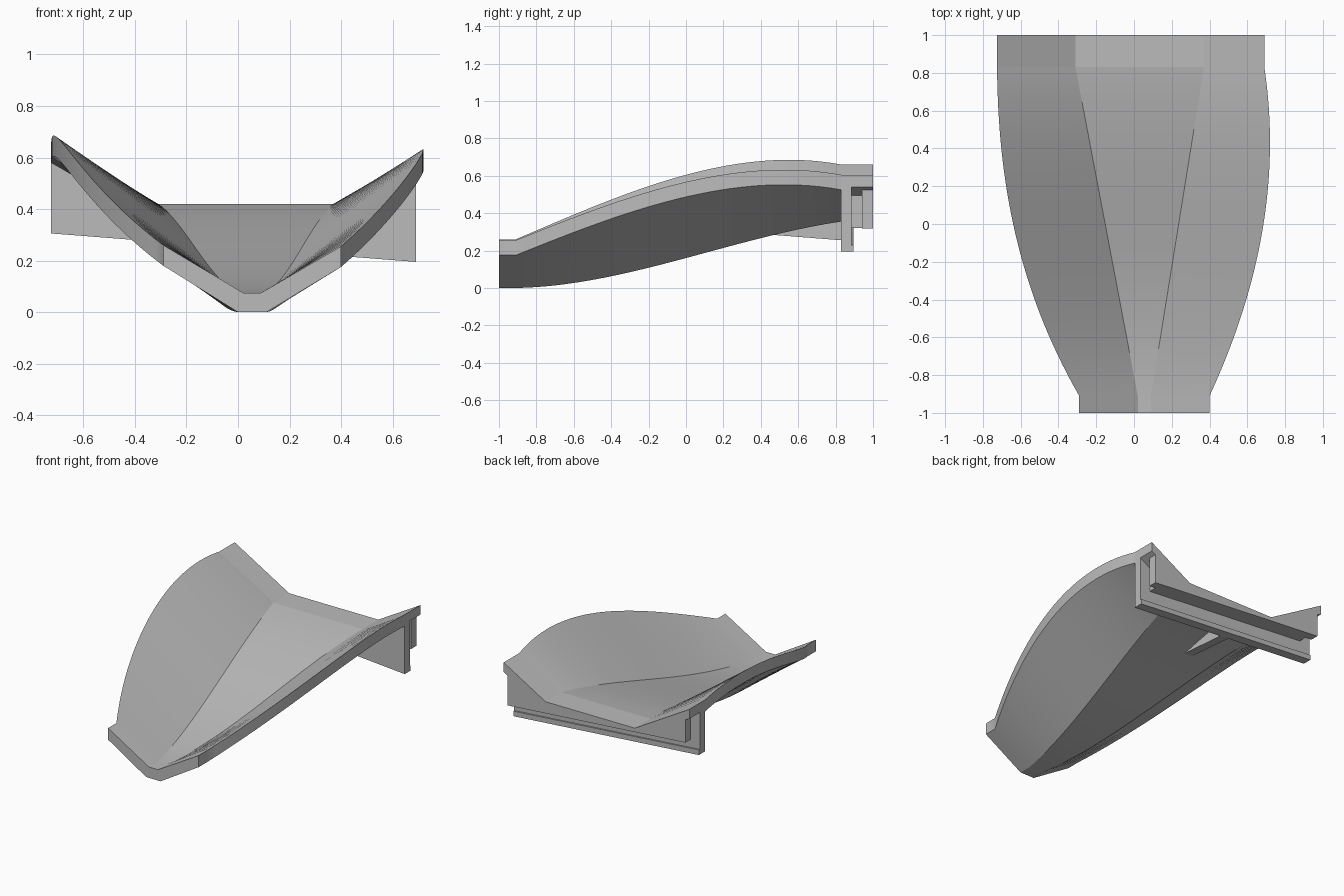
import bpy
import bmesh
import math

cube = bpy.data.objects.get("Cube")
if cube:
    bpy.data.objects.remove(cube)

GREY = (0.5, 0.5, 0.5, 1)
mat = bpy.data.materials.new("plain grey")
mat.use_nodes = True
mat.diffuse_color = GREY
mat.node_tree.nodes["Principled BSDF"].inputs["Base Color"].default_value = GREY


def loft(name, sections, smooth=False):
    """Skin a list of closed sections and cap both ends."""
    bm = bmesh.new()
    rings = [[bm.verts.new(p) for p in s] for s in sections]
    n = len(rings[0])
    for a, b in zip(rings, rings[1:]):
        for i in range(n):
            j = (i + 1) % n
            bm.faces.new((a[i], a[j], b[j], b[i]))
    bm.faces.new(rings[0])
    bm.faces.new(rings[-1])
    bmesh.ops.recalc_face_normals(bm, faces=bm.faces)
    me = bpy.data.meshes.new(name)
    bm.to_mesh(me)
    bm.free()
    me.materials.append(mat)
    ob = bpy.data.objects.new(name, me)
    bpy.context.collection.objects.link(ob)
    if smooth:
        bpy.ops.object.select_all(action='DESELECT')
        ob.select_set(True)
        bpy.context.view_layer.objects.active = ob
        bpy.ops.object.shade_smooth_by_angle(angle=math.radians(30))
    return ob


def prism(name, outline, y0, y1):
    return loft(name, [[(x, y, z) for x, z in outline] for y in (y0, y1)])


def bez(t, a, b, c, d):
    s = 1 - t
    return a * s**3 + 3 * b * s * s * t + 3 * c * s * t * t + d * t**3


# Scoop shell: two wings rising from a widening flat floor
FRONT, BACK, STEPS = -0.91, 0.83, 32


def shell_section(t, y):
    lx = bez(t, -0.29, -0.624, -0.72, -0.725)
    lz = bez(t, 0.26, 0.509, 0.768, 0.66)
    rx = bez(t, 0.40, 0.669, 0.778, 0.69)
    rz = bez(t, 0.255, 0.49, 0.71, 0.605)
    kl, kr = 0.02 - 0.33 * t, 0.09 + 0.28 * t
    top = bez(t, 0.075, 0.08, 0.345, 0.42)
    low = bez(t, 0, 0.01, 0.27, 0.355)
    pts = [(lx, lz), (kl, top), (kr, top), (rx, rz),
           (rx, rz - 0.08), (kr + 0.02, low), (kl - 0.02, low), (lx, lz - 0.08)]
    return [(x, y, z) for x, z in pts]


rows = [shell_section(0, -1)]
for i in range(STEPS + 1):
    t = i / STEPS
    rows.append(shell_section(t, FRONT + (BACK - FRONT) * t))
loft("scoop_shell", rows, smooth=True)

# Rear mounting flange
LEFT, RIGHT, TILT = -0.725, 0.69, -0.078
V_TOP = [(LEFT, 0.66), (-0.31, 0.42), (0.37, 0.42), (RIGHT, 0.605)]


def slant(x, z):
    """Height of a tilted edge that is z at the right end."""
    return z + (x - RIGHT) * TILT


prism("front_wall", V_TOP + [(RIGHT, 0.195), (LEFT, slant(LEFT, 0.195))], BACK, 0.885)
prism("flange_roof", V_TOP + [(RIGHT, 0.54), (0.38, 0.36), (-0.30, 0.40), (LEFT, 0.595)],
      0.885, 1)


def block(name, inset, y0, y1):
    """Solid below the roof, shortened at both ends."""
    a, b = LEFT + inset, RIGHT - inset
    top = [(a, 0.63 - inset * 0.58), (-0.31, 0.41), (0.37, 0.41), (b, 0.57 - inset * 0.58)]
    prism(name, top + [(b, slant(b, 0.315)), (a, slant(a, 0.315))], y0, y1)


block("slotted_core", 0.08, 0.885, 0.94)
block("rear_wall", 0.03, 0.94, 1)

# Lip along the bottom of the front wall
prism("wall_lip", [(LEFT, slant(LEFT, 0.195)), (RIGHT, 0.195),
                   (RIGHT, 0.23), (LEFT, slant(LEFT, 0.23))], 0.885, 0.895)

# Gusset bracing the wall beneath the floor
loft("gusset", [[(x, 0.45, 0.285), (x, BACK, 0.255), (x, BACK, 0.38), (x, 0.55, 0.32)]
                for x in (-0.09, -0.03)])
